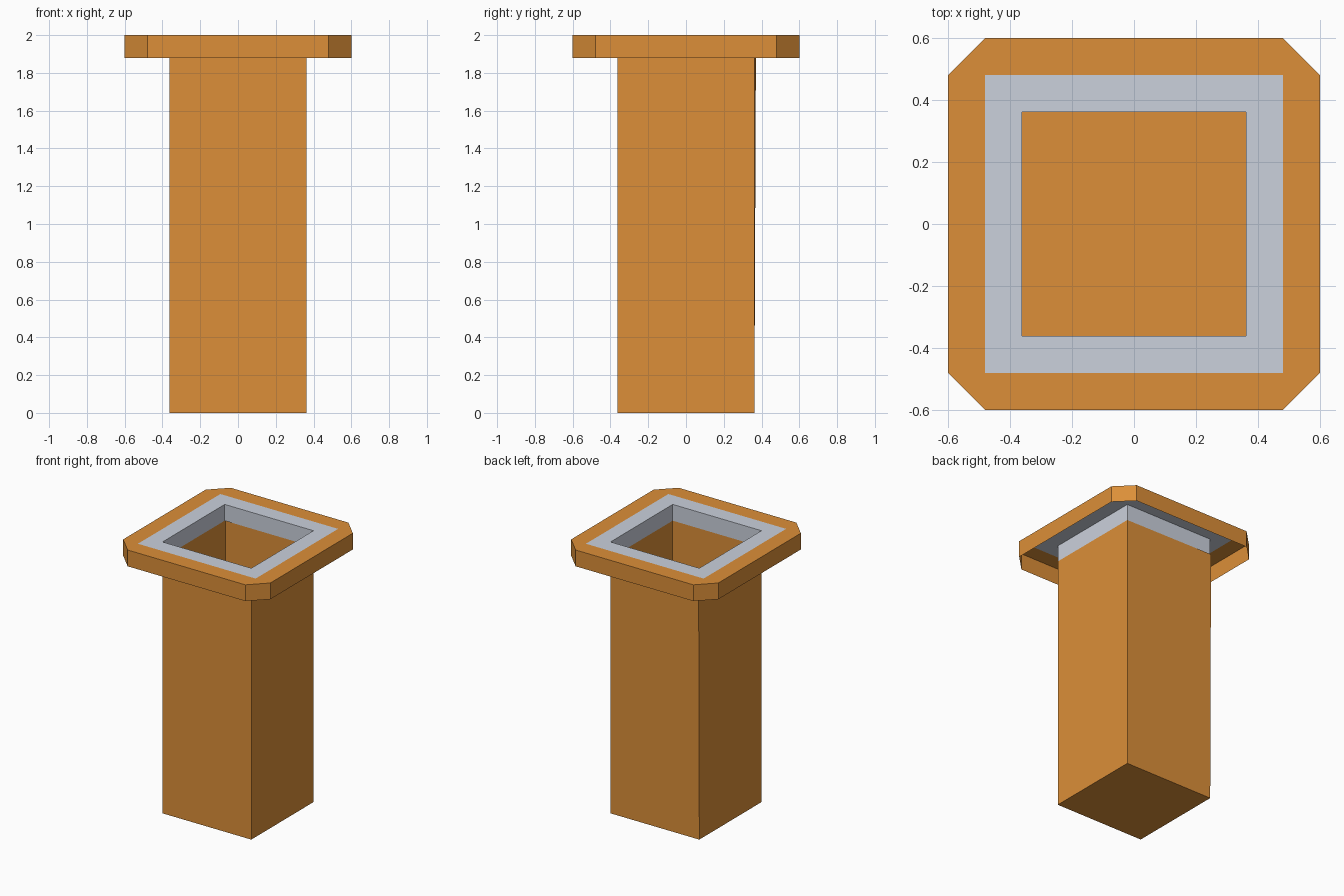
import bpy
import bmesh

cube = bpy.data.objects.get("Cube")
if cube:
    bpy.data.objects.remove(cube, do_unlink=True)


def material(name, color):
    mat = bpy.data.materials.new(name)
    mat.use_nodes = True
    mat.diffuse_color = color
    mat.node_tree.nodes["Principled BSDF"].inputs["Base Color"].default_value = color
    return mat


def outline(half, cut, z):
    """Square of the given half width with its corners cut off."""
    a, b = half, half - cut
    return [(a, -b, z), (a, b, z), (b, a, z), (-b, a, z),
            (-a, b, z), (-a, -b, z), (-b, -a, z), (b, -a, z)]


def loft(name, mat, sections, floor=False):
    """Thin shell through a list of (half width, corner cut, height)."""
    bm = bmesh.new()
    rings = [[bm.verts.new(p) for p in outline(*s)] for s in sections]
    for low, high in zip(rings, rings[1:]):
        for i in range(len(low)):
            j = (i + 1) % len(low)
            bm.faces.new((low[i], low[j], high[j], high[i]))
    if floor:
        bm.faces.new(rings[0][::-1])
    # Uncut corners have doubled points, which merge into one
    bmesh.ops.remove_doubles(bm, verts=bm.verts, dist=0.0001)
    mesh = bpy.data.meshes.new(name)
    bm.to_mesh(mesh)
    bm.free()
    mesh.materials.append(mat)
    obj = bpy.data.objects.new(name, mesh)
    bpy.context.collection.objects.link(obj)
    return obj


orange = material("orange", (0.716, 0.275, 0.040, 1))
grey = material("light grey", (0.597, 0.638, 0.716, 1))

TOP, NECK = 2.0, 1.88
SHAFT, BAND, RIM, CUT = 0.362, 0.48, 0.60, 0.12

# Hollow square shaft, closed at the foot
shaft = loft("shaft", orange, [(SHAFT, 0, 0), (SHAFT, 0, NECK)], floor=True)

# Back right corner of the shaft leans out a little at the neck
for v in shaft.data.vertices:
    if v.co.x < 0 and v.co.y > 0 and v.co.z > 1:
        v.co.y += 0.008

# Grey band on top, with the short inner wall joining it to the shaft
loft("inner_collar", grey, [(BAND, 0, TOP), (SHAFT, 0, TOP), (SHAFT, 0, NECK)])

# Rim with cut corners, open underneath
loft("outer_rim", orange, [(RIM, CUT, NECK), (RIM, CUT, TOP), (BAND, 0, TOP)])
